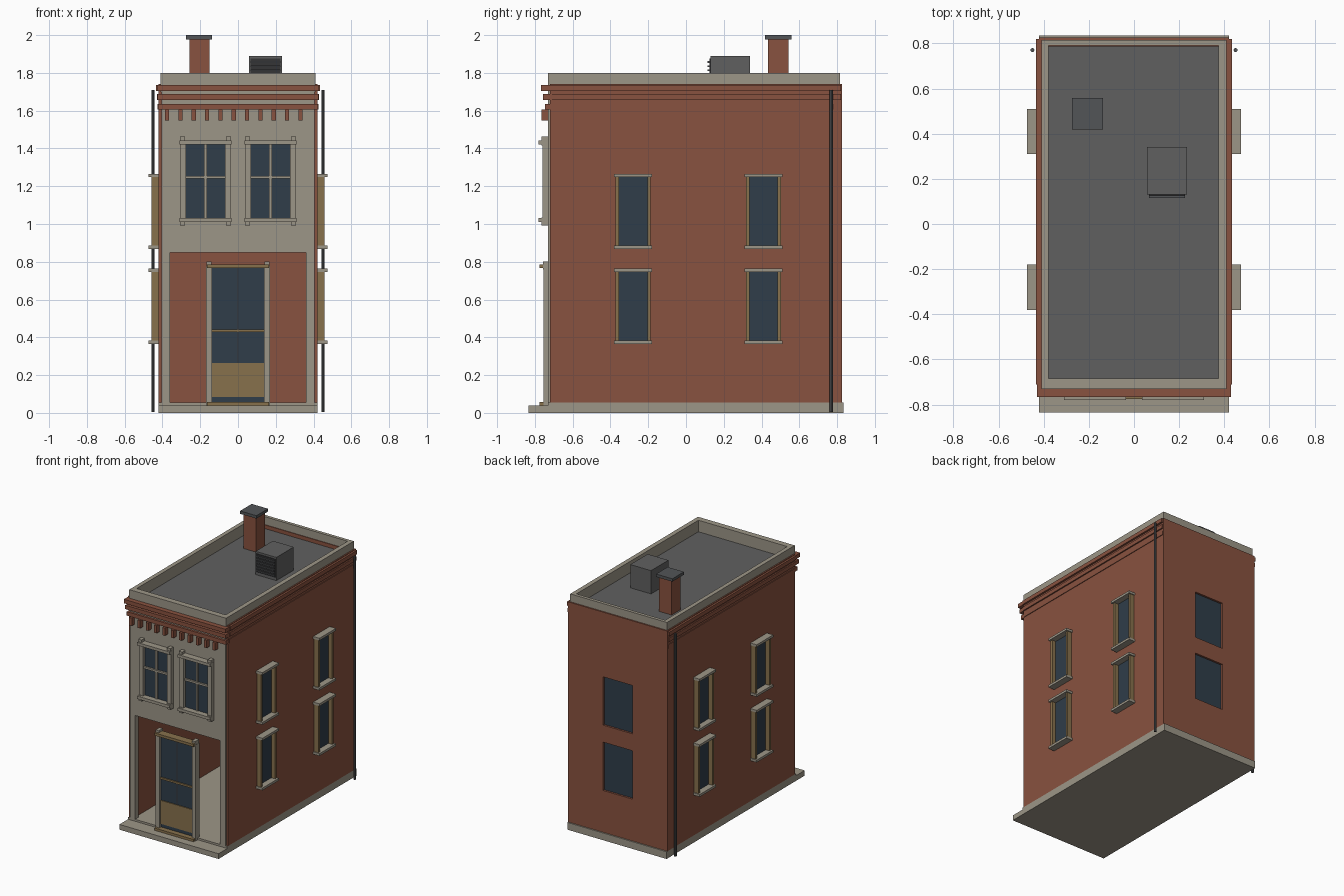
import bpy

cube = bpy.data.objects.get("Cube")
if cube:
    bpy.data.objects.remove(cube, do_unlink=True)


def material(name, r, g, b):
    m = bpy.data.materials.new(name)
    m.use_nodes = True
    m.diffuse_color = (r, g, b, 1)
    bsdf = m.node_tree.nodes["Principled BSDF"]
    bsdf.inputs["Base Color"].default_value = (r, g, b, 1)
    bsdf.inputs["Roughness"].default_value = 0.9
    return m


brick = material("brick red", .25, .084, .05)
stone = material("pale stone", .335, .305, .245)
roofing = material("roof grey", .118, .118, .118)
glass = material("dark blue glass", .029, .047, .068)
wood = material("tan wood", .245, .165, .073)
metal = material("dark metal", .085, .09, .095)
shadow = material("louver black", .035, .035, .037)


def box(name, x, y, z, mat):
    """Box spanning the given (low, high) ranges."""
    bpy.ops.mesh.primitive_cube_add(size=1)
    ob = bpy.context.object
    ob.name = name
    for v in ob.data.vertices:
        v.co = [lo + (hi - lo) * (c + .5) for (lo, hi), c in zip((x, y, z), v.co)]
    ob.data.materials.append(mat)
    return ob


def pair(name, x, y, z, mat):
    """Box on the +x side and its mirror image."""
    box("left_" + name, x, y, z, mat)
    box("right_" + name, (-x[1], -x[0]), y, z, mat)


def cut(ob, x, y, z):
    """Cut a box-shaped opening and drop the cutter."""
    cutter = box("cutter", x, y, z, ob.data.materials[0])
    mod = ob.modifiers.new("opening", 'BOOLEAN')
    mod.object, mod.solver = cutter, 'EXACT'
    bpy.context.view_layer.objects.active = ob
    bpy.ops.object.modifier_apply(modifier=mod.name)
    bpy.data.objects.remove(cutter, do_unlink=True)


# Base slab and front step
box("base", (-.42, .42), (-.73, .835), (0, .055), stone)
box("front_step", (-.42, .42), (-.835, -.73), (0, .04), stone)

# Hollow brick shell
pair("side_wall", (.38, .42), (-.72, .825), (.055, 1.74), brick)
back = box("back_wall", (-.38, .38), (.785, .825), (.055, 1.74), brick)
for i, z in enumerate(((.375, .745), (.875, 1.245))):
    cut(back, (-.125, .125), (.7, .9), z)
    box(f"back_window_{i}", (-.125, .125), (.795, .81), z, glass)

# Stone facade with a shopfront opening
facade = box("facade", (-.405, .405), (-.73, -.69), (.055, 1.7), stone)
cut(facade, (-.36, .36), (-.8, -.6), (0, .85))

# Roof and parapet
box("roof", (-.39, .39), (-.7, .8), (1.68, 1.712), roofing)
parapet = box("parapet", (-.41, .41), (-.73, .815), (1.7, 1.8), stone)
cut(parapet, (-.378, .375), (-.685, .79), (1.6, 1.9))

# Stepped cornice bands along the front and sides
for i, (z, out) in enumerate(((1.605, 0), (1.657, .01), (1.705, .02))):
    h = (z, z + .03)
    box(f"front_cornice_{i}", (-.42 - out / 2, .42 + out / 2), (-.747 - out, -.7), h, brick)
    pair(f"side_cornice_{i}", (.4, .425 + out / 2), (-.71, .82), h, brick)

# Corbels under the cornice
for i in range(11):
    x = -.375 + .0705 * i
    box(f"corbel_{i}", (x - .011, x + .011), (-.765, -.72), (1.547, 1.606), brick)

# Upper front windows
for side in (-1, 1):
    c = side * .172
    tag = "left" if side > 0 else "right"
    box(tag + "_front_glass", (c - .11, c + .11), (-.736, -.72), (1.03, 1.425), glass)
    box(tag + "_mullion", (c - .008, c + .008), (-.745, -.72), (1.03, 1.425), stone)
    box(tag + "_cross_bar", (c - .105, c + .105), (-.75, -.72), (1.24, 1.255), stone)
    for s in (-1, 1):
        j = c + s * .119
        box(tag + "_front_jamb", (j - .017, j + .017), (-.76, -.72), (1.02, 1.43), stone)
        e = c + s * .122
        for z in ((.992, 1.035), (1.415, 1.462)):
            box(tag + "_window_block", (e - .014, e + .014), (-.766, -.72), z, stone)
    for n, z in (("sill", 1.01), ("lintel", 1.42)):
        box(tag + "_front_" + n, (c - .137, c + .137), (-.78, -.72), (z, z + .022), stone)

# Entrance door and surround
pair("door_jamb", (.138, .17), (-.755, -.71), (.04, .775), stone)
pair("door_block", (.14, .168), (-.758, -.71), (.76, .802), stone)
box("door_lintel", (-.165, .165), (-.775, -.715), (.766, .786), wood)
box("door_threshold", (-.165, .165), (-.775, -.715), (.04, .058), wood)
box("door_glass", (-.138, .138), (-.735, -.722), (.055, .77), glass)
box("door_panel", (-.138, .138), (-.742, -.715), (.085, .265), wood)
box("door_rail", (-.138, .138), (-.744, -.715), (.428, .442), wood)
box("door_seam", (-.003, .003), (-.738, -.72), (.265, .766), shadow)

# Side windows with wooden jambs and stone caps
for y in (-.28, .41):
    for z in (.365, .867):
        pair("side_glass", (.41, .426), (y - .085, y + .085), (z + .01, z + .39), glass)
        for s in (-1, 1):
            j = y + s * .084
            pair("side_jamb", (.41, .458), (j - .009, j + .009), (z + .01, z + .39), wood)
        for n, h in (("sill", z), ("cap", z + .381)):
            pair("side_" + n, (.41, .473), (y - .1, y + .1), (h, h + .018), stone)

# Downspouts
for x in (-.45, .45):
    bpy.ops.mesh.primitive_cylinder_add(vertices=8, radius=.009, depth=1.705,
                                        location=(x, .77, .8575))
    bpy.context.object.name = "downspout"
    bpy.context.object.data.materials.append(metal)

# Chimney
box("chimney", (-.257, -.152), (.433, .542), (1.7, 1.98), brick)
box("chimney_cap", (-.275, -.137), (.418, .558), (1.978, 2), metal)

# Rooftop cooling unit with louvers
box("cooling_unit", (.058, .234), (.13, .34), (1.7, 1.89), roofing)
box("vent_panel", (.066, .226), (.124, .132), (1.735, 1.875), shadow)
for i in range(6):
    z = 1.743 + i * .022
    box(f"louver_{i}", (.066, .226), (.115, .13), (z, z + .009), metal)
